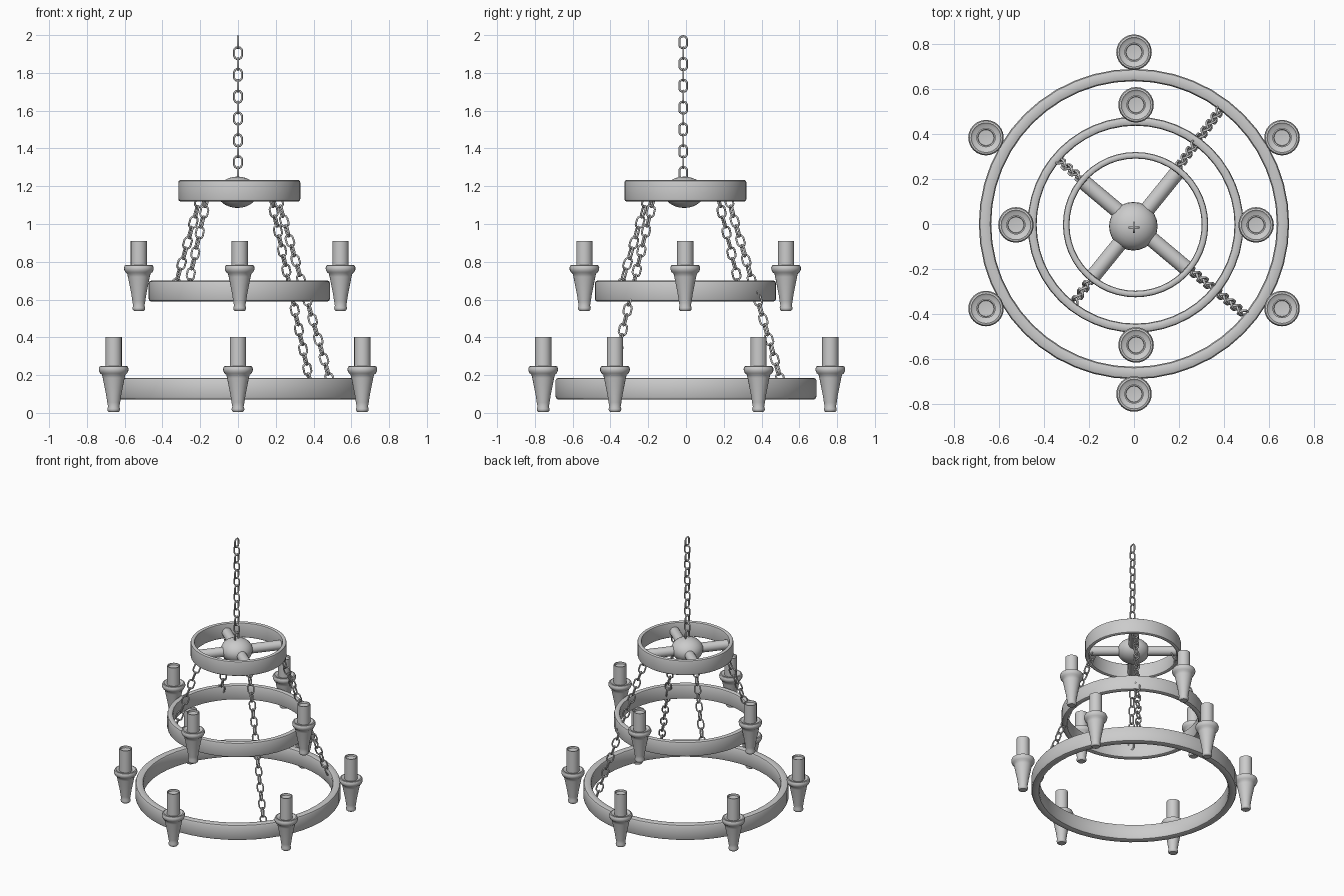
import bpy, bmesh, math
from mathutils import Vector, Matrix

if "Cube" in bpy.data.objects:
    bpy.data.objects.remove(bpy.data.objects["Cube"])


def finish(bm, name, angle=40):
    bmesh.ops.recalc_face_normals(bm, faces=bm.faces)
    me = bpy.data.meshes.new(name)
    bm.to_mesh(me)
    bm.free()
    ob = bpy.data.objects.new(name, me)
    bpy.context.collection.objects.link(ob)
    bpy.ops.object.select_all(action='DESELECT')
    ob.select_set(True)
    bpy.context.view_layer.objects.active = ob
    bpy.ops.object.shade_smooth_by_angle(angle=math.radians(angle))
    return ob


def lathe(name, profile, loc, steps, closed=False):
    """Revolve (radius, z) points around the vertical axis."""
    bm = bmesh.new()
    vs = [bm.verts.new((r, 0, z)) for r, z in profile]
    pairs = list(zip(vs, vs[1:])) + ([(vs[-1], vs[0])] if closed else [])
    es = [bm.edges.new(p) for p in pairs]
    bmesh.ops.spin(bm, geom=vs + es, cent=(0, 0, 0), axis=(0, 0, 1),
                   angle=2 * math.pi, steps=steps)
    bmesh.ops.remove_doubles(bm, verts=bm.verts, dist=1e-5)
    bmesh.ops.translate(bm, verts=bm.verts, vec=loc)
    return finish(bm, name)


def hoop(name, loc, r_in, r_out, z0, z1):
    c = (r_out - r_in) * 0.3
    d = 0.014
    prof = [(r_in, z0 + d), (r_in + c * .3, z0 + d * .3), (r_in + c, z0),
            (r_out - c, z0), (r_out - c * .3, z0 + d * .3), (r_out, z0 + d),
            (r_out, z1 - d), (r_out - c * .3, z1 - d * .3), (r_out - c, z1),
            (r_in + c, z1), (r_in + c * .3, z1 - d * .3), (r_in, z1 - d)]
    return lathe(name, prof, loc, 48, True)


def add_link(bm, mat, half_len=0.032, half_wid=0.021, wire=0.0055):
    """One oval link, long along local z, flat in local xz."""
    s = half_len - half_wid
    n, m = 14, 6
    rings = []
    for i in range(n):
        a = 2 * math.pi * (i + 0.5) / n
        out = Vector((math.cos(a), 0, math.sin(a)))
        p = out * half_wid + Vector((0, 0, math.copysign(s, out.z)))
        rings.append([bm.verts.new(mat @ (p + wire * (
            out * math.cos(b) + Vector((0, math.sin(b), 0)))))
            for b in (2 * math.pi * j / m for j in range(m))])
    for i in range(n):
        q, w = rings[i], rings[(i + 1) % n]
        for j in range(m):
            k = (j + 1) % m
            bm.faces.new((q[j], w[j], w[k], q[k]))


def chain(name, start, end, twist=0.0, pitch=0.057):
    a, b = Vector(start), Vector(end)
    d = b - a
    count = round(d.length / pitch) + 1
    rot = d.to_track_quat('Z', 'Y').to_matrix().to_4x4()
    bm = bmesh.new()
    for i in range(count):
        spin = Matrix.Rotation(twist + (i % 2) * math.pi / 2, 4, 'Z')
        add_link(bm, Matrix.Translation(a + d * i / (count - 1)) @ rot @ spin)
    return finish(bm, name, 80)


def candle(name, x, y, z, top):
    # cup with flange
    lathe(name + "_cup", [
        (0, 0), (.026, 0), (.032, .006), (.034, .016), (.030, .028),
        (.034, .05), (.040, .09), (.049, .135), (.058, .18), (.062, .197),
        (.072, .205), (.078, .218), (.079, .229), (.074, .241),
        (.066, .243), (.058, .236), (.0, .232)], (x, y, z), 24)
    # candle with shallow open top
    lathe(name + "_candle", [
        (0, .22), (.043, .22), (.043, top), (.037, top), (.035, top - .012),
        (0, top - .016)], (x, y, z), 20)


# three hoops
hoop("lower_ring", (0, 0, 0), .635, .69, .07, .186)
hoop("middle_ring", (.007, -.003, 0), .44, .48, .59, .70)
hoop("upper_ring", (.007, -.003, 0), .294, .323, 1.12, 1.232)

# hub
bm = bmesh.new()
bmesh.ops.create_uvsphere(bm, u_segments=24, v_segments=14, radius=1)
bmesh.ops.transform(bm, verts=bm.verts, matrix=Matrix.Translation(
    (-.003, -.01, 1.168)) @ Matrix.Diagonal((.108, .108, .083, 1)))
finish(bm, "hub")

# spokes
for i, deg in enumerate((51, 140, 231, 320)):
    bm = bmesh.new()
    bmesh.ops.create_cone(bm, cap_ends=True, segments=16, radius1=.034,
                          radius2=.034, depth=.30)
    a = math.radians(deg)
    m = (Matrix.Translation((.003, -.004, 1.165)) @ Matrix.Rotation(a, 4, 'Z')
         @ Matrix.Translation((.15, 0, 0)) @ Matrix.Rotation(math.pi / 2, 4, 'Y'))
    bmesh.ops.transform(bm, verts=bm.verts, matrix=m)
    finish(bm, f"spoke_{i + 1}")

# chains: the right pair reaches the lower ring, the left pair the middle ring
chain("hanging_chain", (0, -.015, 1.9625), (0, -.015, 1.27), math.pi / 2)
chain("chain_back_right", (.178, .228, 1.12), (.378, .50, .18), .6)
chain("chain_front_right", (.215, -.175, 1.12), (.485, -.395, .18), .6)
chain("chain_back_left", (-.205, .175, 1.12), (-.33, .28, .68), .6)
chain("chain_front_left", (-.167, -.21, 1.12), (-.262, -.343, .68), .6)

# candles around the lower and middle rings
for i in range(6):
    a = math.radians(30 + 60 * i)
    candle(f"lower_{i + 1}", .76 * math.cos(a), .004 + .76 * math.sin(a), 0.005, .397)
for i in range(4):
    a = math.pi / 2 * i
    candle(f"middle_{i + 1}", .009 + .534 * math.cos(a),
           -.004 + .534 * math.sin(a), .54, .37)
